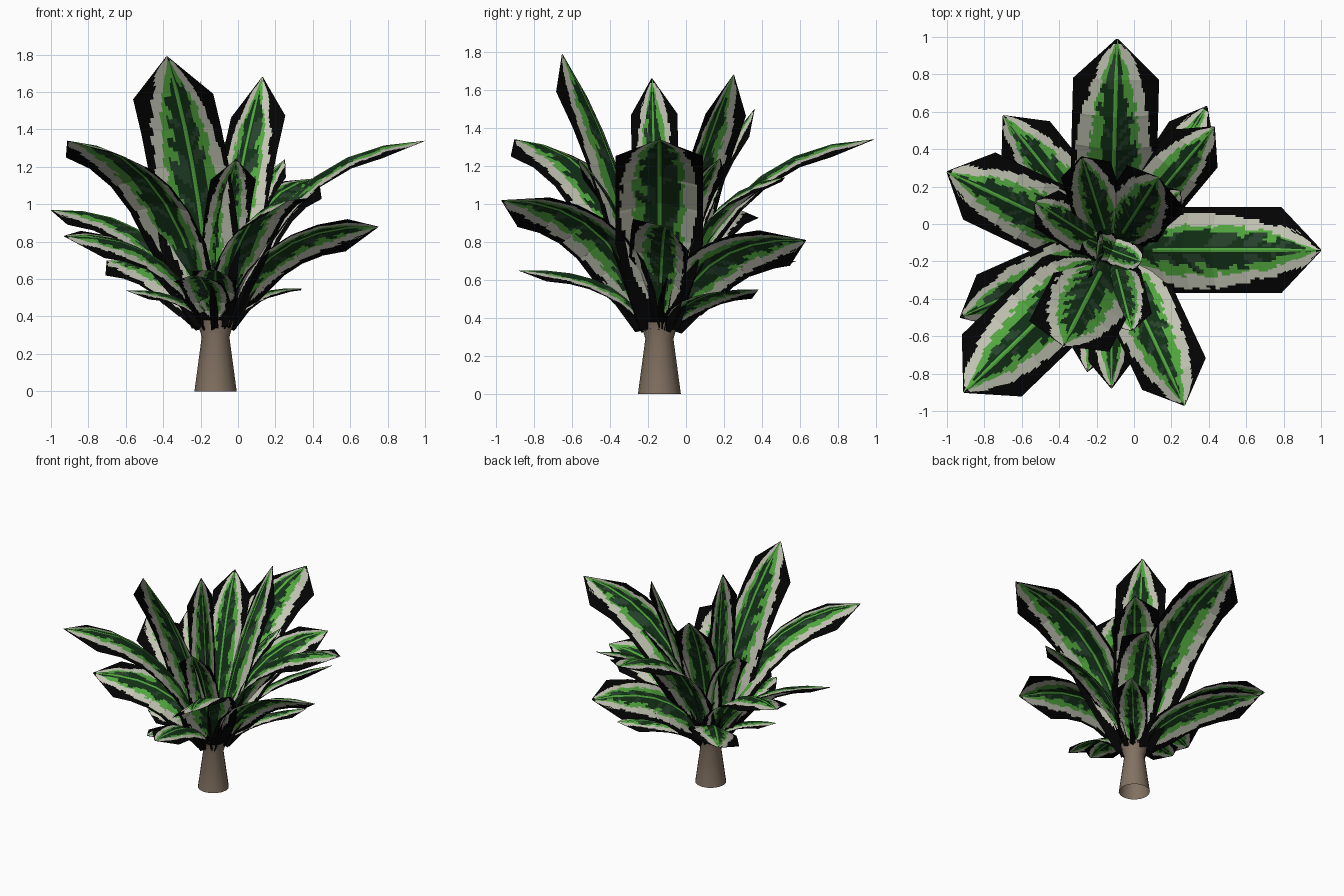
import bpy, bmesh, math, random
from mathutils import Vector, Matrix

if "Cube" in bpy.data.objects:
    bpy.data.objects.remove(bpy.data.objects["Cube"])

random.seed(4)
CX, CY, BASE_Z = -0.12, -0.14, 0.345      # crown of the trunk


def material(name, rgb):
    m = bpy.data.materials.new(name)
    m.diffuse_color = (*rgb, 1)
    m.use_nodes = True
    m.node_tree.nodes["Principled BSDF"].inputs["Base Color"].default_value = m.diffuse_color
    return m


BLACK, CREAM, BRIGHT, DEEP, SHADE = range(5)
leaf_mats = [material("leaf fringe black", (0.001, 0.001, 0.001)),
             material("leaf cream", (0.55, 0.56, 0.46)),
             material("leaf bright green", (0.085, 0.40, 0.05)),
             material("leaf deep green", (0.006, 0.03, 0.008)),
             material("leaf grey green", (0.02, 0.055, 0.025))]
bark = material("bark brown", (0.22, 0.165, 0.12))


def add_object(name, bm, mats):
    me = bpy.data.meshes.new(name)
    bm.to_mesh(me)
    bm.free()
    for m in mats:
        me.materials.append(m)
    ob = bpy.data.objects.new(name, me)
    bpy.context.collection.objects.link(ob)
    return ob


# Trunk: tapered open tube, flaring slightly under the leaves
def trunk():
    bm = bmesh.new()
    rings = []
    for z, r in ((0, 0.113), (0.29, 0.074), (0.38, 0.1)):
        rings.append([bm.verts.new((CX + r * math.cos(a * math.tau / 16),
                                    CY + r * math.sin(a * math.tau / 16), z)) for a in range(16)])
    for lo, hi in zip(rings, rings[1:]):
        for i in range(16):
            j = (i + 1) % 16
            bm.faces.new((lo[i], lo[j], hi[j], hi[i])).smooth = True
    add_object("trunk", bm, [bark])


SEGS, SUB, COLS = 7, 8, 44
WIDTHS = [0.45, 0.78, 1, 1, 1, 1, 1, 0.02]


# Leaf markings: u runs across (-1..1), t along the leaf
def marking(u, t, w, noise):
    a = abs(u) * w
    s = min(max((t - 0.08) / 0.92, 0), 1)
    outline = min(0.92 * math.sin(math.pi * s ** 0.85) ** 0.5, 0.93 * w)
    tt = t - 0.16 * abs(u) + 0.2
    n = noise[int(tt * 36) + (50 if u > 0 else 0)]
    n2 = noise[int(tt * 22) + (140 if u > 0 else 100)]
    if a > outline - 0.09 * n2:
        return BLACK
    q = a / outline + 2.2 * max(0, s - 0.8)
    if q > 0.64 + 0.14 * (n - 0.5):
        return CREAM
    if (a < 0.03 and t > 0.25) or q > 0.43 + 0.3 * (n2 - 0.5):
        return BRIGHT
    return SHADE if n > 0.72 and q > 0.12 else DEEP


# Leaf: bent strip from the crown to a pointed tip; roll > 0 lowers its left side
def leaf(name, tip, width, roll=0):
    d = Vector((tip[0] - CX, tip[1] - CY, 0))
    r = d.length
    d.normalize()
    flat_side = Vector((-d.y, d.x, 0))
    dz = tip[2] - BASE_Z
    k = min(max(1.2 - 0.25 * dz / r, 0.5), 1.08)
    r0 = -0.09 if width < 0.19 else min(0.05, r * 0.5)   # young leaves cross the crown

    def curve(t):
        b, c = 2 * t * (1 - t), t * t
        h = r0 * (1 - t) ** 2 + b * max(0.28 * r, r0) + c * r
        return Vector((CX, CY, BASE_Z)) + d * h + Vector((0, 0, dz * (b * k + c)))

    pts = [curve(i / SEGS) for i in range(SEGS + 1)]
    noise = [random.random() for _ in range(200)]
    bm = bmesh.new()
    rows, ws = [], []
    n_rows = SEGS * SUB
    for i in range(n_rows + 1):
        s = min(i // SUB, SEGS - 1)
        f = i / SUB - s
        p = pts[s].lerp(pts[s + 1], f)
        w = WIDTHS[s] * (1 - f) + WIDTHS[s + 1] * f
        along = (pts[s + 1] - pts[s]).normalized()
        side = Matrix.Rotation(math.radians(-roll), 3, along) @ flat_side
        normal = along.cross(side)
        row = []
        for j in range(COLS + 1):
            half = (2 * j / COLS - 1) * w * width / 2
            row.append(bm.verts.new(p + side * half - normal * abs(half) * 0.27))
        rows.append(row)
        ws.append(w)
    for i in range(n_rows):
        for j in range(COLS):
            face = bm.faces.new((rows[i][j], rows[i + 1][j], rows[i + 1][j + 1], rows[i][j + 1]))
            u = 2 * (j + 0.5) / COLS - 1
            face.material_index = marking(u, (i + 0.5) / n_rows, (ws[i] + ws[i + 1]) / 2, noise)
    add_object(name, bm, leaf_mats)


trunk()

# Leaf tips, widths and rolls, by tier
tiers = {
    "large_leaf": [((1.0, -0.14, 1.34), 0.46, 0), ((-0.09, 0.99, 1.34), 0.46, 0),
                   ((-0.38, -0.65, 1.79), 0.46, -7), ((-0.91, -0.90, 1.34), 0.46, 0)],
    "upper_leaf": [((0.13, 0.25, 1.68), 0.36, 4), ((-0.28, 0.36, 1.50), 0.28, 0),
                   ((-0.20, -0.18, 1.66), 0.25, 38), ((-0.01, -0.57, 1.24), 0.25, 0),
                   ((-0.53, 0.12, 1.20), 0.24, 0), ((0.25, 0.18, 1.24), 0.20, 0),
                   ((-0.27, -0.07, 0.75), 0.17, 0), ((0.04, -0.20, 0.72), 0.17, 0)],
    "middle_leaf": [((-1.0, 0.28, 0.97), 0.40, 5), ((0.43, 0.52, 1.14), 0.34, -15),
                    ((0.27, -0.97, 1.02), 0.41, -22), ((0.75, -0.10, 0.88), 0.34, 30)],
    "lower_leaf": [((-0.70, 0.58, 0.70), 0.34, 12), ((0.39, 0.63, 0.81), 0.35, 32),
                   ((-0.12, -0.88, 0.65), 0.24, 12), ((-0.93, -0.50, 0.83), 0.34, 25),
                   ((-0.60, -0.28, 0.54), 0.22, 10), ((0.34, 0.38, 0.55), 0.22, 10),
                   ((-0.25, -0.79, 0.62), 0.24, 0)],
}
for tier, leaves in tiers.items():
    for i, (tip, width, roll) in enumerate(leaves):
        leaf(f"{tier}_{i + 1}", tip, width, roll)
